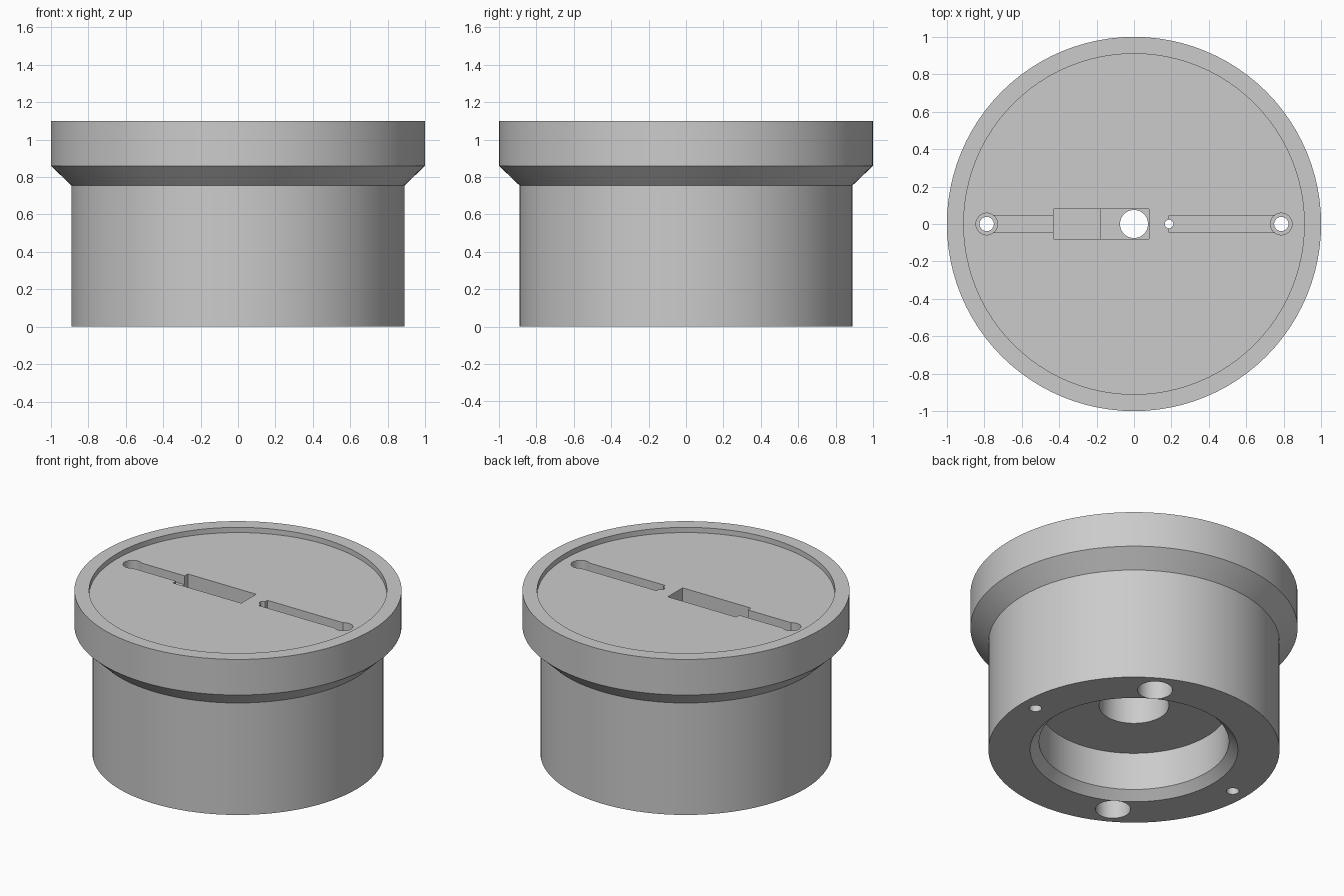
import bpy, bmesh, math
from mathutils import Matrix, Vector

cube = bpy.data.objects.get("Cube")
if cube:
    bpy.data.objects.remove(cube, do_unlink=True)

grey = bpy.data.materials.new("plain grey")
grey.use_nodes = True
grey.diffuse_color = (0.6, 0.6, 0.6, 1)
grey.node_tree.nodes["Principled BSDF"].inputs["Base Color"].default_value = (0.6, 0.6, 0.6, 1)

FLOOR = 1.065      # recessed top surface
BORE_TOP = 0.75    # roof of the central cable bore
ABOVE = 1.2        # cutters end clear above the rim


def make_object(name, bm):
    bmesh.ops.recalc_face_normals(bm, faces=bm.faces)
    mesh = bpy.data.meshes.new(name)
    bm.to_mesh(mesh)
    bm.free()
    mesh.materials.append(grey)
    obj = bpy.data.objects.new(name, mesh)
    bpy.context.collection.objects.link(obj)
    return obj


def lathe(name, profile, steps):
    bm = bmesh.new()
    verts = [bm.verts.new((r, 0, z)) for r, z in profile]
    edges = [bm.edges.new(pair) for pair in zip(verts, verts[1:])]
    bmesh.ops.spin(bm, geom=verts + edges, cent=(0, 0, 0), axis=(0, 0, 1),
                   angle=math.tau, steps=steps, use_merge=True)
    bmesh.ops.remove_doubles(bm, verts=bm.verts, dist=1e-5)
    return make_object(name, bm)


def cut(target, bm):
    cutter = make_object("cutter", bm)
    cutter.hide_render = True
    mod = target.modifiers.new("cut", "BOOLEAN")
    mod.operation, mod.solver, mod.object = "DIFFERENCE", "EXACT", cutter
    bpy.context.view_layer.objects.active = target
    bpy.ops.object.modifier_apply(modifier=mod.name)
    bpy.data.objects.remove(cutter, do_unlink=True)


def drill(target, x, y, radius, low, high):
    bm = bmesh.new()
    bmesh.ops.create_cone(bm, cap_ends=True, segments=40, radius1=radius, radius2=radius,
                          depth=high - low,
                          matrix=Matrix.Translation((x, y, (low + high) / 2)))
    cut(target, bm)


def pocket(target, x0, x1, half_width, depth):
    low = FLOOR - depth
    bm = bmesh.new()
    size = Vector((x1 - x0, 2 * half_width, ABOVE - low))
    middle = Vector(((x0 + x1) / 2, 0, (ABOVE + low) / 2))
    bmesh.ops.create_cube(bm, size=1, matrix=Matrix.LocRotScale(middle, None, size))
    cut(target, bm)


# Turned body: stepped bore below, flared collar and shallow dish on top
body = lathe("flanged_body", [
    (0, BORE_TOP), (0.213, BORE_TOP), (0.213, 0.31), (0.58, 0.31), (0.58, 0.055),
    (0.635, 0), (0.89, 0), (0.89, 0.755), (1, 0.86), (1, 1.1),
    (0.91, 1.1), (0.91, FLOOR), (0, FLOOR)], 96)

# Connector pocket with a deeper half, and the two cable slots
pocket(body, -0.43, 0.08, 0.079, 0.12)
pocket(body, -0.18, 0.08, 0.079, 0.2)
pocket(body, -0.787, -0.42, 0.046, 0.06)
pocket(body, 0.187, 0.787, 0.046, 0.06)

# Openings into the central bore
drill(body, 0, 0, 0.075, 0.7, 0.95)
drill(body, 0.187, 0, 0.023, 0.7, ABOVE)

for side in (-1, 1):
    # Counterbored through holes at the slot ends
    drill(body, side * 0.787, 0, 0.058, FLOOR - 0.1, ABOVE)
    drill(body, side * 0.787, 0, 0.038, -0.1, ABOVE)
    # Blind sockets in the underside
    angle = math.radians(60)
    drill(body, side * 0.74 * math.cos(angle), side * 0.74 * math.sin(angle), 0.107, -0.1, 0.3)

bpy.ops.object.select_all(action="DESELECT")
body.select_set(True)
bpy.context.view_layer.objects.active = body
bpy.ops.object.shade_smooth_by_angle(angle=math.radians(30))
